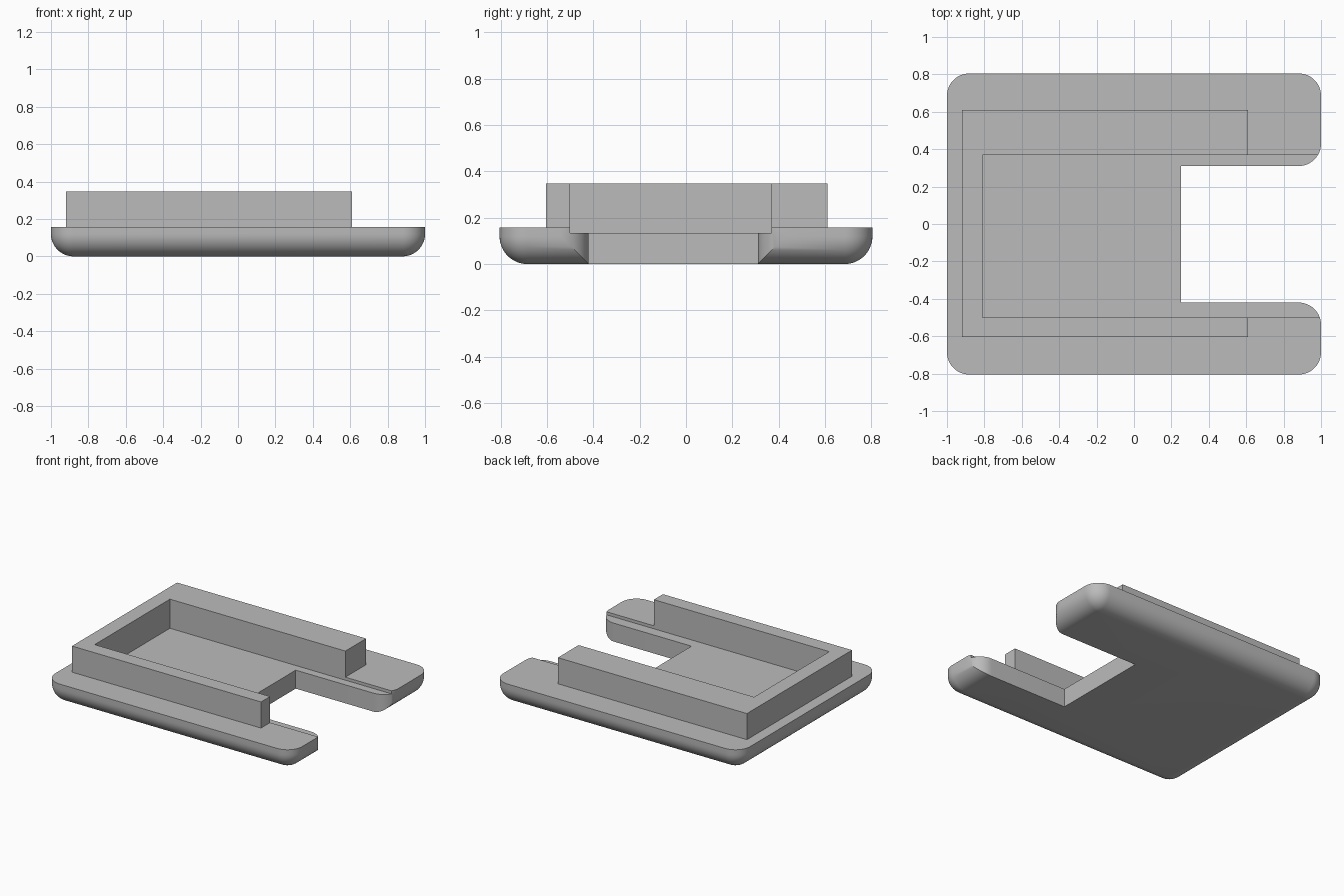
import bpy
import bmesh
from math import cos, sin, pi

cube = bpy.data.objects.get("Cube")
if cube:
    bpy.data.objects.remove(cube, do_unlink=True)

HALF_X, HALF_Y, TOP = 1.0, 0.805, 0.157
R = 0.12          # edge and corner rounding
STEPS = 12

grey = bpy.data.materials.new("plain grey")
grey.use_nodes = True
grey.diffuse_color = (0.5, 0.5, 0.5, 1)
grey.node_tree.nodes["Principled BSDF"].inputs["Base Color"].default_value = grey.diffuse_color


def loft(name, rings):
    """Closed solid through a stack of equal-length rings."""
    bm = bmesh.new()
    loops = [[bm.verts.new(p) for p in ring] for ring in rings]
    n = len(loops[0])
    for low, high in zip(loops, loops[1:]):
        for i in range(n):
            j = (i + 1) % n
            bm.faces.new((low[i], low[j], high[j], high[i]))
    bm.faces.new(loops[0][::-1])
    bm.faces.new(loops[-1])
    bmesh.ops.recalc_face_normals(bm, faces=bm.faces)
    mesh = bpy.data.meshes.new(name)
    bm.to_mesh(mesh)
    bm.free()
    obj = bpy.data.objects.new(name, mesh)
    bpy.context.collection.objects.link(obj)
    mesh.materials.append(grey)
    return obj


def prism(name, outline, z0, z1):
    return loft(name, [[(x, y, z) for x, y in outline] for z in (z0, z1)])


def box(name, x0, x1, y0, y1, z0, z1):
    return prism(name, [(x0, y0), (x1, y0), (x1, y1), (x0, y1)], z0, z1)


def arc(cx, cy, r, start, end):
    return [(cx + r * cos(start + (end - start) * i / STEPS),
             cy + r * sin(start + (end - start) * i / STEPS)) for i in range(STEPS + 1)]


def rounded_ring(inset, z):
    """Rounded rectangle whose corner radius shrinks with the inset."""
    cx, cy, r = HALF_X - R, HALF_Y - R, R - inset
    pts = []
    for k, (sx, sy) in enumerate([(1, 1), (-1, 1), (-1, -1), (1, -1)]):
        pts += arc(sx * cx, sy * cy, r, k * pi / 2, (k + 1) * pi / 2)
    return [(x, y, z) for x, y in pts]


def combine(target, tool, operation):
    tool.hide_render = True
    mod = target.modifiers.new(operation, 'BOOLEAN')
    mod.operation, mod.solver, mod.object = operation, 'EXACT', tool
    bpy.context.view_layer.objects.active = target
    bpy.ops.object.modifier_apply(modifier=mod.name)
    bpy.data.objects.remove(tool, do_unlink=True)


# Base tray with rounded corners and a rounded lower edge
angles = [pi / 2 * i / STEPS for i in range(STEPS + 1)]
rings = [rounded_ring(min(R * (1 - sin(a)), R - 0.001), R * (1 - cos(a))) for a in angles]
tray = loft("tray", rings + [rounded_ring(0, TOP)])

# Raised rim block, then the recess that leaves a U-shaped wall
combine(tray, box("rim_block", -0.92, 0.61, -0.605, 0.61, 0.1, 0.348), 'UNION')
combine(tray, box("recess_cutter", -0.81, 1.2, -0.5, 0.37, 0.135, 0.6), 'DIFFERENCE')

# End notch, flared so that the arm tips have rounded inner corners
SOUTH, NORTH = -0.42, 0.31
notch = [(0.25, SOUTH)]
notch += arc(HALF_X - R, SOUTH - R, R, pi / 2, 0)
notch += [(1.2, SOUTH - R), (1.2, NORTH + R)]
notch += arc(HALF_X - R, NORTH + R, R, 0, -pi / 2)
notch += [(0.25, NORTH)]
combine(tray, prism("notch_cutter", notch, -0.2, 0.6), 'DIFFERENCE')

# Smooth roundings, sharp edges elsewhere
bpy.ops.object.select_all(action='DESELECT')
tray.select_set(True)
bpy.context.view_layer.objects.active = tray
bpy.ops.object.shade_smooth_by_angle(angle=pi / 6)
